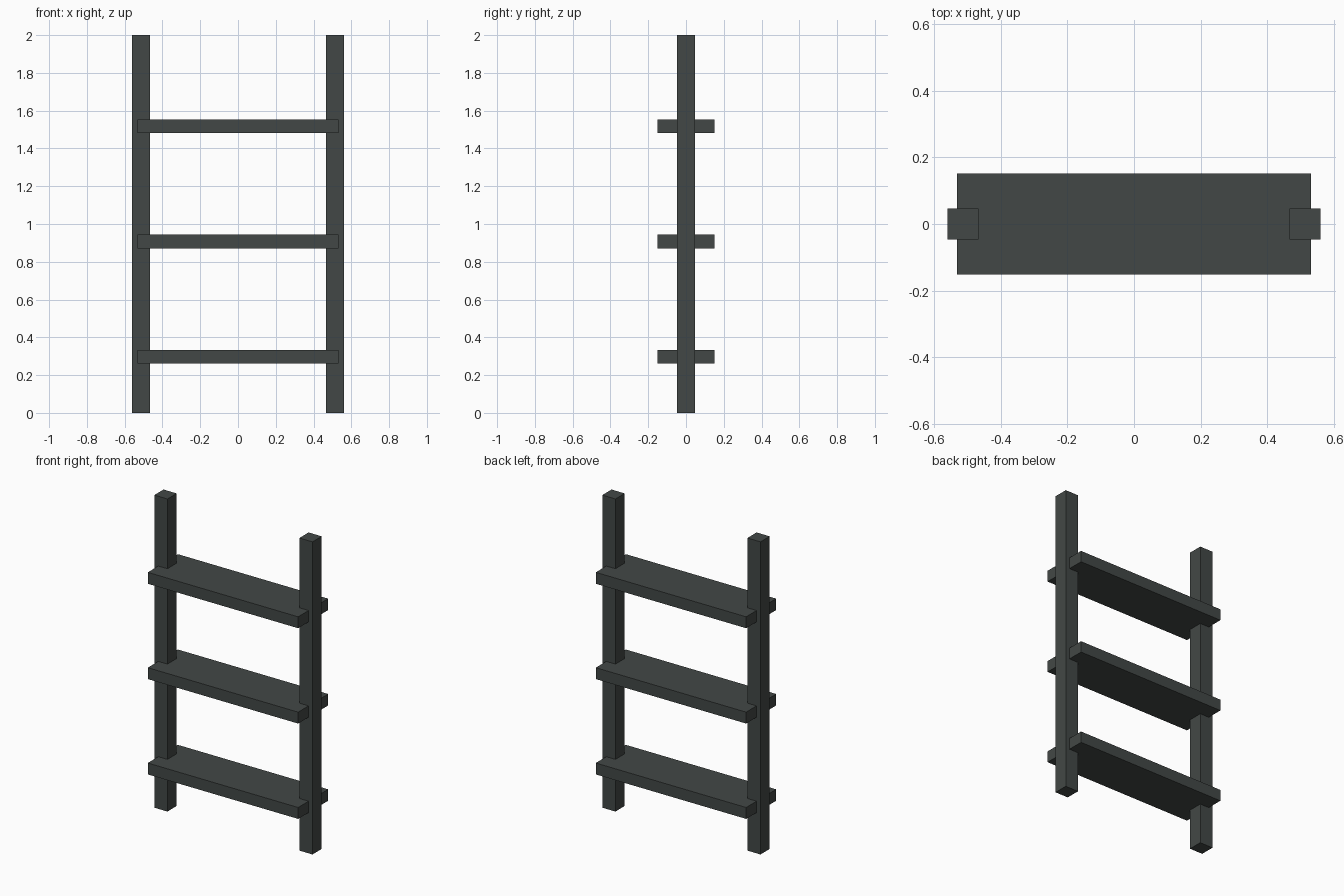
import bpy

default = bpy.data.objects.get("Cube")
if default:
    bpy.data.objects.remove(default, do_unlink=True)

# Dark painted finish shared by all parts
paint = bpy.data.materials.new("dark_grey_green")
paint.use_nodes = True
colour = (0.055, 0.064, 0.061, 1.0)
paint.diffuse_color = colour
paint.node_tree.nodes["Principled BSDF"].inputs["Base Color"].default_value = colour


def box(name, centre, size):
    bpy.ops.mesh.primitive_cube_add(size=1, location=centre)
    obj = bpy.context.object
    obj.name = name
    obj.scale = size
    bpy.ops.object.transform_apply(location=False, rotation=False, scale=True)
    obj.data.materials.append(paint)
    return obj


# Square side posts
POST = 0.093
for side, sign in (("left", 1), ("right", -1)):
    box(f"{side}_post", (sign * (0.56 - POST / 2), 0, 1), (POST, POST, 2))

# Broad flat steps, let into the posts
for i, name in enumerate(("lower", "middle", "upper")):
    box(f"{name}_step", (0, 0, 0.297 + i * 0.61), (1.064, 0.304, 0.073))
